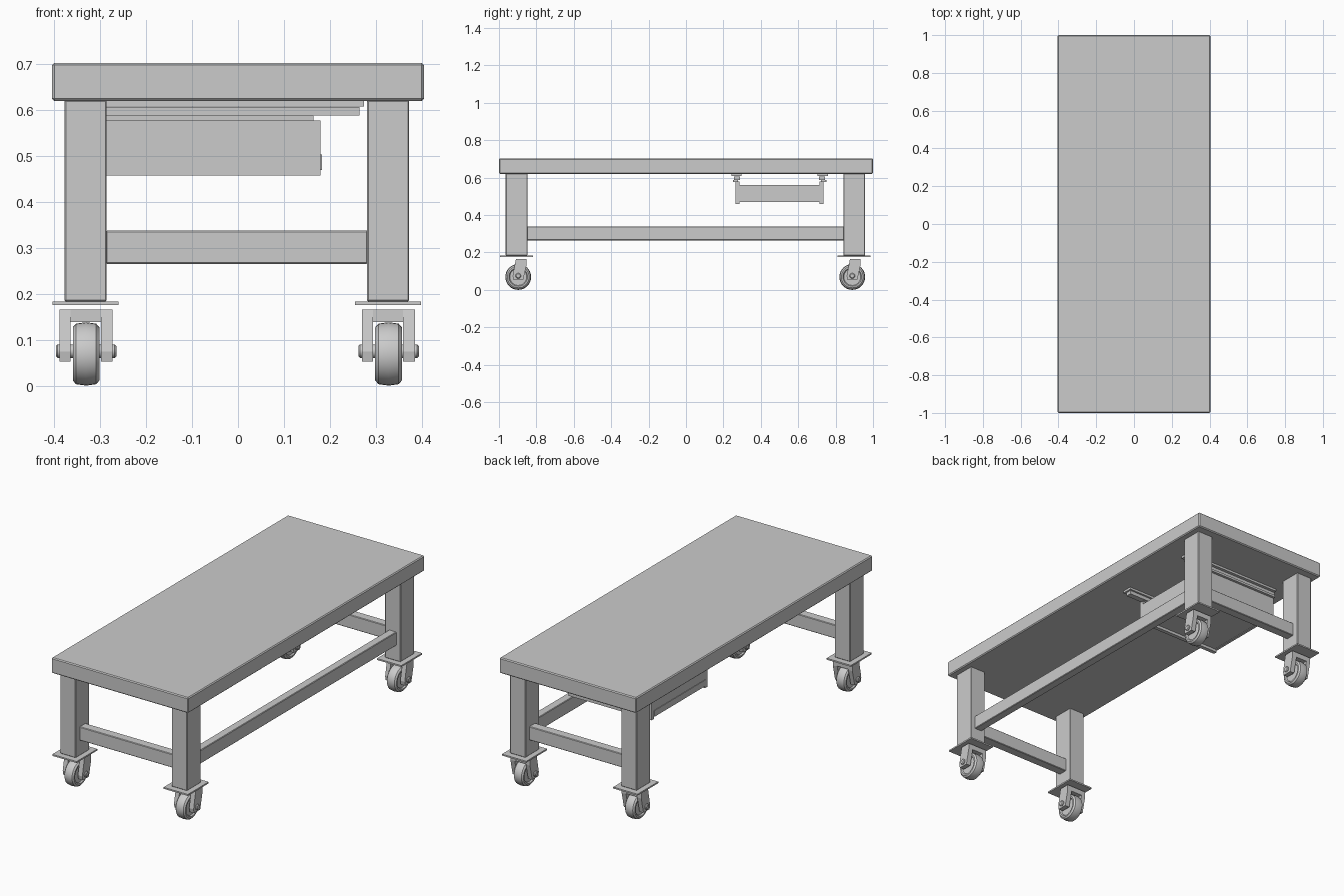
import bpy, bmesh, math
from mathutils import Matrix

if "Cube" in bpy.data.objects:
    bpy.data.objects.remove(bpy.data.objects["Cube"])


def finish(name, bm, bevel=0.0, smooth=False):
    bmesh.ops.recalc_face_normals(bm, faces=bm.faces)
    me = bpy.data.meshes.new(name)
    bm.to_mesh(me)
    bm.free()
    ob = bpy.data.objects.new(name, me)
    bpy.context.collection.objects.link(ob)
    if bevel:
        m = ob.modifiers.new("bevel", 'BEVEL')
        m.width, m.segments = bevel, 1
    if smooth:
        bpy.ops.object.select_all(action='DESELECT')
        ob.select_set(True)
        bpy.context.view_layer.objects.active = ob
        bpy.ops.object.shade_smooth_by_angle(angle=math.radians(35))
    return ob


def box(name, x0, x1, y0, y1, z0, z1, bevel=0.0):
    bm = bmesh.new()
    bmesh.ops.create_cube(bm, size=1)
    for v in bm.verts:
        v.co = ((x0 + x1) / 2 + v.co.x * (x1 - x0),
                (y0 + y1) / 2 + v.co.y * (y1 - y0),
                (z0 + z1) / 2 + v.co.z * (z1 - z0))
    return finish(name, bm, bevel)


def plate_x(name, profile, x0, x1, cy=0, cz=0):
    """Extrude a closed (y, z) profile from x0 to x1."""
    bm = bmesh.new()
    f = bm.faces.new([bm.verts.new((x0, cy + y, cz + z)) for y, z in profile])
    r = bmesh.ops.extrude_face_region(bm, geom=[f])
    for v in r['geom']:
        if isinstance(v, bmesh.types.BMVert):
            v.co.x = x1
    return finish(name, bm)


def lathe_x(name, profile, cx, cy, cz, steps=32):
    """Spin an (x offset, radius) profile around the x axis, with capped ends."""
    bm = bmesh.new()
    rings = []
    for x, r in profile:
        rings.append([bm.verts.new((cx + x, cy + r * math.cos(a), cz + r * math.sin(a)))
                      for a in (2 * math.pi * i / steps for i in range(steps))])
    for a, b in zip(rings, rings[1:]):
        for i in range(steps):
            j = (i + 1) % steps
            bm.faces.new((a[i], a[j], b[j], b[i]))
    bm.faces.new(rings[0])
    bm.faces.new(rings[-1])
    return finish(name, bm, smooth=True)


# Table top
box("table_top", -0.405, 0.405, -1, 1, 0.62, 0.703, 0.005)

# Legs with casters
LEG_X, LEG_Y = (-0.332, 0.327), (-0.906, 0.899)
FORK = [(-0.012, 0.097), (0.045, 0.097), (0.045, 0.066), (0.026, -0.017), (-0.026, -0.017), (-0.03, 0.005)]
TIRE = [(-0.022, 0.03), (-0.022, 0.045), (-0.029, 0.05), (-0.029, 0.058), (-0.022, 0.066), (0, 0.069),
        (0.022, 0.066), (0.029, 0.058), (0.029, 0.05), (0.022, 0.045), (0.022, 0.03)]
for ly, ny in zip(LEG_Y, ("front", "back")):
    for lx, nx in zip(LEG_X, ("left", "right")):
        n = f"{ny}_{nx}_"
        box(n + "leg", lx - 0.046, lx + 0.046, ly - 0.058, ly + 0.058, 0.183, 0.622, 0.003)
        box(n + "caster_plate", lx - 0.072, lx + 0.072, ly - 0.088, ly + 0.088, 0.175, 0.183)
        wy, wz = ly + (0.009 if ly < 0 else -0.01), 0.069
        lathe_x(n + "wheel", TIRE, lx + 0.001, wy, wz)
        plate_x(n + "fork_arm_outer", FORK, lx - 0.057, lx - 0.033, wy, wz)
        plate_x(n + "fork_arm_inner", FORK, lx + 0.033, lx + 0.059, wy, wz)
        box(n + "fork_crown", lx - 0.034, lx + 0.034, wy - 0.012, wy + 0.045, 0.138, 0.166)
        lathe_x(n + "axle", [(-0.066, 0.011), (-0.062, 0.015), (0.062, 0.015), (0.066, 0.011)],
                lx + 0.001, wy, wz + 0.006, 12)

# Stretchers: both ends and the right side
for y, n in zip(LEG_Y, ("front", "back")):
    box(n + "_stretcher", -0.288, 0.283, y - 0.025, y + 0.025, 0.265, 0.338, 0.003)
box("long_stretcher", 0.304, 0.349, -0.85, 0.845, 0.265, 0.338, 0.003)

# Drawer: side walls, end panels, lips and floor
X0, X1, YC = -0.312, 0.18, 0.5
for s, n in ((-1, "front"), (1, "back")):
    def span(a, b):
        return sorted((YC + s * a, YC + s * b))
    box(n + "_drawer_side", X0, X1, *span(0.215, 0.236), 0.458, 0.578)
    box(n + "_drawer_hanger", X0, X1 - 0.015, *span(0.222, 0.25), 0.576, 0.588)
    box(n + "_slide_rail", X0, 0.265, *span(0.212, 0.243), 0.588, 0.607)
    box(n + "_slide_mount", X0, 0.274, *span(0.203, 0.258), 0.608, 0.621)
for xa, xb, d, n in ((X0, X0 + 0.015, -1, "left"), (X1 - 0.015, X1, 1, "right")):
    box(n + "_drawer_end", xa, xb, YC - 0.216, YC + 0.216, 0.485, 0.56)
    box(n + "_drawer_lip", xa + d * 0.003, xb + d * 0.003, YC - 0.216, YC + 0.216, 0.47, 0.503)
box("drawer_floor", X0 + 0.005, X1 - 0.005, YC - 0.216, YC + 0.216, 0.473, 0.488)
